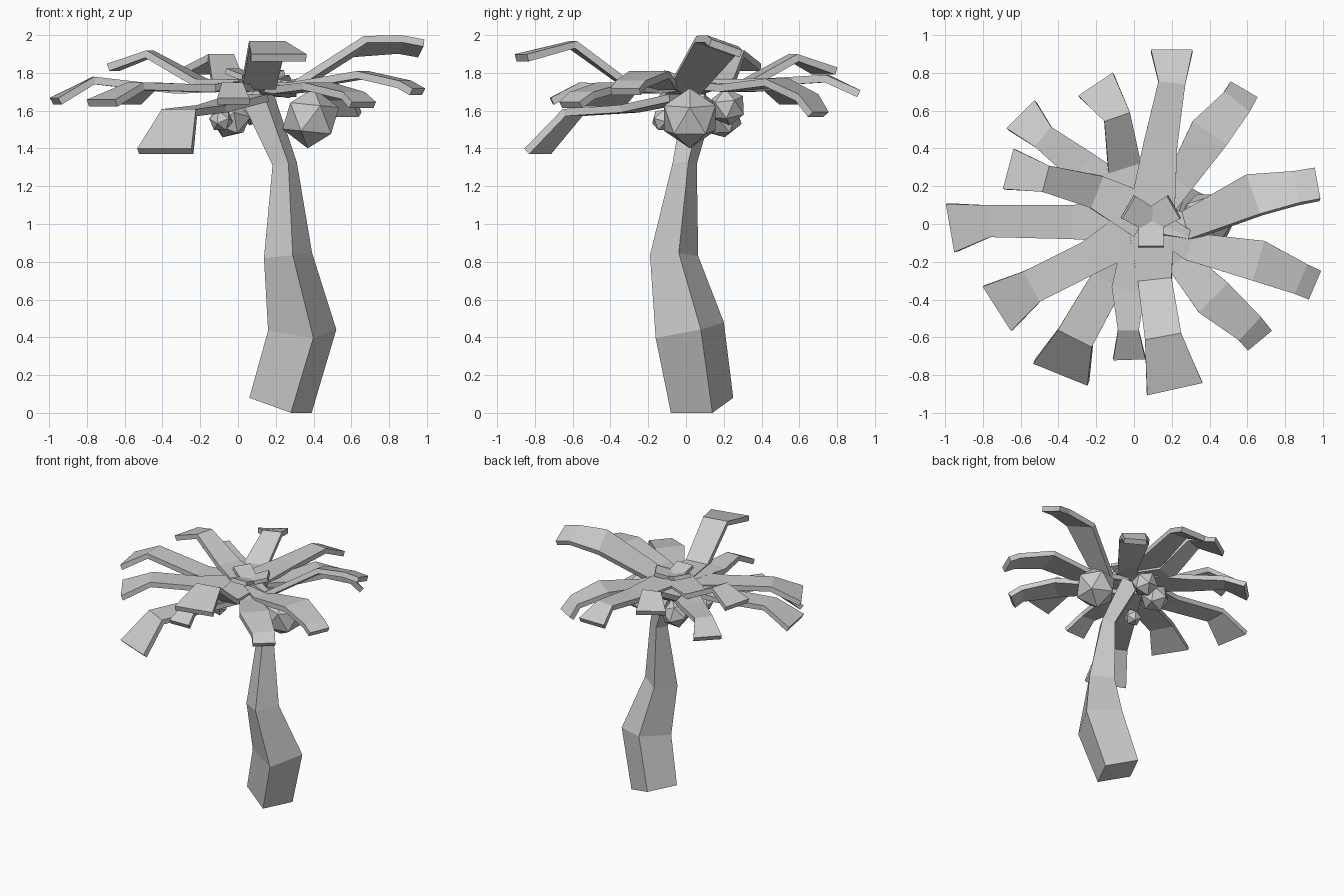
import bpy, bmesh, math
from mathutils import Vector


def loft(name, rings):
    """Skin a list of four-point rings into a closed flat-shaded object."""
    bm = bmesh.new()
    loops = [[bm.verts.new(p) for p in r] for r in rings]
    for a, b in zip(loops, loops[1:]):
        for i in range(4):
            j = (i + 1) % 4
            bm.faces.new((a[i], a[j], b[j], b[i]))
    bm.faces.new(loops[0][::-1])
    bm.faces.new(loops[-1])
    bmesh.ops.recalc_face_normals(bm, faces=bm.faces)
    mesh = bpy.data.meshes.new(name)
    bm.to_mesh(mesh)
    bm.free()
    obj = bpy.data.objects.new(name, mesh)
    bpy.context.collection.objects.link(obj)
    return obj


def frond(name, points, half_widths, thick=0.04, roll=0.0):
    """Flat strip of rectangular sections along a bent path."""
    pts = [Vector(p) for p in points]
    rings = []
    for i, (p, w) in enumerate(zip(pts, half_widths)):
        t = (pts[min(i + 1, len(pts) - 1)] - pts[max(i - 1, 0)]).normalized()
        side = t.cross(Vector((0, 0, 1))).normalized() + Vector((0, 0, roll))
        up = side.cross(t).normalized() * thick / 2
        s = side * w
        rings.append([p - s + up, p + s + up, p + s - up, p - s - up])
    return loft(name, rings)


# Trunk: square rings as x, y, z, radius, turn, slope x, slope y
trunk = [
    (0.225, 0.085, 0.04, 0.174, -71.6, -0.29, 0.145),
    (0.34, 0.02, 0.438, 0.190, -72, -0.05, 0.21),
    (0.265, -0.063, 0.833, 0.13, -79, 0.1, 0),
    (0.247, -0.007, 1.32, 0.067, -73, 0.15, 0),
    (0.11, 0.07, 1.66, 0.085, -70, 0.4, -0.1),
]
rings = []
for x, y, z, r, a, sx, sy in trunk:
    ring = []
    for k in range(4):
        ang = math.radians(a + 90 * k)
        dx, dy = r * math.cos(ang), r * math.sin(ang)
        ring.append((x + dx, y + dy, z + sx * dx + sy * dy))
    rings.append(ring)
loft("trunk", rings)

# Flared fronds: knee, elbow, tip, tip half width
flared = [
    ((0.14, 0.42, 1.75), (0.20, 0.745, 1.77), (0.20, 0.915, 1.69), 0.11),
    ((0.11, -0.30, 1.73), (0.155, -0.60, 1.95), (0.215, -0.87, 1.88), 0.15),
    ((-0.03, -0.35, 1.72), (-0.03, -0.56, 1.73), (-0.025, -0.71, 1.65), 0.085),
    ((-0.14, -0.30, 1.61), (-0.31, -0.60, 1.59), (-0.385, -0.785, 1.385), 0.155),
    ((-0.24, -0.18, 1.72), (-0.54, -0.33, 1.73), (-0.72, -0.445, 1.64), 0.14),
    ((-0.33, 0.01, 1.71), (-0.765, 0.015, 1.76), (-0.965, -0.02, 1.65), 0.13),
    ((-0.20, 0.17, 1.75), (-0.47, 0.24, 1.90), (-0.66, 0.29, 1.83), 0.11),
    ((-0.27, 0.30, 1.72), (-0.48, 0.46, 1.73), (-0.595, 0.575, 1.65), 0.105),
    ((-0.05, 0.30, 1.73), (-0.09, 0.57, 1.88), (-0.20, 0.735, 1.81), 0.11),
]
hub = Vector((0.09, 0.02, 1.74))
for i, (knee, elbow, tip, w) in enumerate(flared):
    base = hub + (Vector(knee) - hub) * 0.12
    base.z = (base.z + knee[2]) / 2
    frond(f"flared_frond_{i + 1}", (base, knee, elbow, tip),
          (0.12, 0.09, w * 0.65, w))

# Strap fronds: knee, elbow, end bend, drooping tip, sideways roll
straps = [
    ((0.24, 0.22, 1.72), (0.40, 0.48, 1.75), (0.54, 0.64, 1.67), (0.575, 0.70, 1.58), 0),
    ((0.28, -0.01, 1.71), (0.64, 0.155, 1.94), (0.86, 0.19, 1.95), (0.97, 0.21, 1.93), 0.35),
    ((0.30, -0.12, 1.73), (0.66, -0.195, 1.79), (0.88, -0.29, 1.74), (0.95, -0.32, 1.70), 0),
    ((0.24, -0.19, 1.71), (0.42, -0.39, 1.73), (0.61, -0.55, 1.68), (0.66, -0.61, 1.63), 0),
]
for i, (*path, roll) in enumerate(straps):
    base = hub + (Vector(path[0]) - hub) * 0.1
    frond(f"strap_frond_{i + 1}", (base, *path),
          (0.07, 0.075, 0.11, 0.085, 0.083), roll=roll)

# Coconuts: x, y, z, radius
for i, (x, y, z, r) in enumerate([(0.385, 0.02, 1.56, 0.16), (0.08, 0.22, 1.62, 0.10),
                                  (-0.04, 0.19, 1.56, 0.11), (-0.09, -0.12, 1.55, 0.065)]):
    bpy.ops.mesh.primitive_ico_sphere_add(subdivisions=1, radius=r, location=(x, y, z),
                                          rotation=(0.2 * i, 0.1, 0.5 * i))
    bpy.context.object.name = f"coconut_{i + 1}"

# Crown: small raised young leaves at the middle
for i, (a, z) in enumerate([(30, 1.80), (150, 1.81), (270, 1.80)]):
    d = Vector((math.cos(math.radians(a)), math.sin(math.radians(a)), 0))
    p = hub + d * 0.14
    frond(f"young_leaf_{i + 1}", (hub - d * 0.06, (p.x, p.y, z)), (0.06, 0.07), 0.03)
